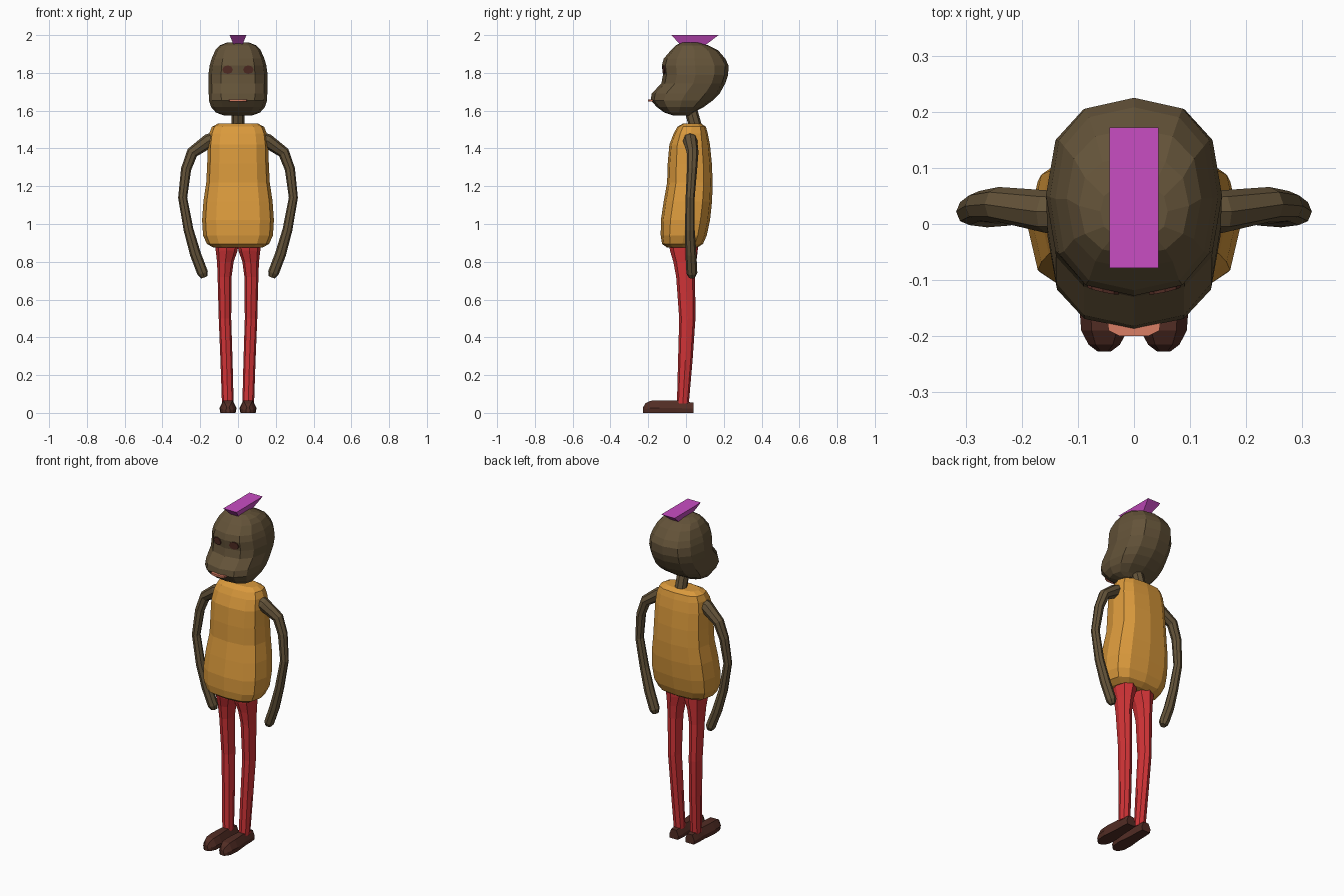
import bpy, bmesh, math
from mathutils import Vector
from mathutils.bvhtree import BVHTree

if "Cube" in bpy.data.objects:
    bpy.data.objects.remove(bpy.data.objects["Cube"])


def material(name, rgb):
    m = bpy.data.materials.new(name)
    m.diffuse_color = (*rgb, 1)
    m.use_nodes = True
    m.node_tree.nodes["Principled BSDF"].inputs["Base Color"].default_value = m.diffuse_color
    return m


SKIN = material("brown skin", (0.127, 0.087, 0.041))
SHIRT = material("orange shirt", (0.70, 0.32, 0.045))
TROUSER = material("red trousers", (0.64, 0.034, 0.038))
HAIR = material("purple hair", (0.58, 0.075, 0.54))
LEATHER = material("dark brown leather", (0.085, 0.026, 0.018))
LIPS = material("salmon lips", (0.70, 0.21, 0.13))


def finish(name, bm, mat):
    bmesh.ops.recalc_face_normals(bm, faces=bm.faces)
    me = bpy.data.meshes.new(name)
    bm.to_mesh(me)
    bm.free()
    me.materials.append(mat)
    ob = bpy.data.objects.new(name, me)
    bpy.context.collection.objects.link(ob)
    return ob


def loft(name, rings, mat):
    """Skin a list of equal-length point rings and cap both ends."""
    bm = bmesh.new()
    loops = [[bm.verts.new(p) for p in r] for r in rings]
    n = len(loops[0])
    for a, b in zip(loops, loops[1:]):
        for i in range(n):
            j = (i + 1) % n
            bm.faces.new((a[i], a[j], b[j], b[i]))
    bm.faces.new(loops[0])
    bm.faces.new(loops[-1])
    return finish(name, bm, mat)


def power(v, e):
    return math.copysign(abs(v) ** e, v)


def oval(z, y0, y1, w, cx=0.0, sides=12, n=2.5):
    """Horizontal rounded ring from y0 to y1 with half width w."""
    cy, d, e = (y0 + y1) / 2, (y1 - y0) / 2, 2 / n
    ang = [2 * math.pi * i / sides for i in range(sides)]
    return [(cx + w * power(math.sin(a), e), cy - d * power(math.cos(a), e), z)
            for a in ang]


def tube(name, path, mat, sides=8):
    """Tube along (point, radius) stations."""
    pts = [Vector(p) for p, r in path]
    rings = []
    for i, (p, r) in enumerate(path):
        t = (pts[min(i + 1, len(pts) - 1)] - pts[max(i - 1, 0)]).normalized()
        u = t.cross(Vector((0, 1, 0))).normalized()
        v = t.cross(u)
        rings.append([pts[i] + r * (math.cos(a) * u + math.sin(a) * v)
                      for a in (2 * math.pi * k / sides for k in range(sides))])
    return loft(name, rings, mat)


# torso: z, front, back, half width
torso = [(0.875, -0.10, 0.06, 0.13), (0.895, -0.127, 0.09, 0.165),
         (0.94, -0.134, 0.11, 0.185), (1.02, -0.133, 0.127, 0.19),
         (1.12, -0.118, 0.138, 0.183), (1.22, -0.10, 0.141, 0.168),
         (1.32, -0.097, 0.137, 0.163), (1.42, -0.088, 0.127, 0.16),
         (1.48, -0.065, 0.115, 0.152), (1.515, -0.045, 0.105, 0.138),
         (1.532, -0.015, 0.08, 0.105)]
loft("torso", [oval(*s, n=2.8) for s in torso], SHIRT)

# head with muzzle and brow
head_rings = [(1.575, -0.07, 0.02, 0.075), (1.59, -0.115, 0.04, 0.117),
              (1.62, -0.155, 0.095, 0.143), (1.655, -0.187, 0.143, 0.154),
              (1.69, -0.182, 0.178, 0.155), (1.745, -0.13, 0.208, 0.156),
              (1.79, -0.122, 0.223, 0.157), (1.84, -0.128, 0.225, 0.150),
              (1.875, -0.118, 0.208, 0.14), (1.92, -0.08, 0.17, 0.12),
              (1.945, -0.055, 0.12, 0.098), (1.96, -0.025, 0.07, 0.06)]
head = loft("head", [oval(*s) for s in head_rings], SKIN)

# neck
tube("neck", [((0, 0.055, 1.50), 0.034), ((0, 0.015, 1.64), 0.034)], SKIN)

# hair crest, flaring upwards
loft("hair_crest",
     [[(-w, a, z), (w, a, z), (w, b, z), (-w, b, z)]
      for z, w, a, b in ((1.945, 0.022, -0.025, 0.10), (2.0, 0.044, -0.078, 0.172))],
     HAIR)

# mouth: thin lip slab in front of the muzzle
loft("mouth",
     [[(-0.048, -0.17, z), (-0.045, -0.19, z), (-0.025, -0.20, z),
       (0.025, -0.20, z), (0.045, -0.19, z), (0.048, -0.17, z)]
      for z in (1.648, 1.66)], LIPS)

# eyes: thin plates projected onto the face
bm = bmesh.new()
bm.from_mesh(head.data)
face_tree = BVHTree.FromBMesh(bm)
bm.free()
for side, sx in (("left", 1), ("right", -1)):
    bm = bmesh.new()

    def on_face(r, a):
        x, z = sx * 0.055 + 0.028 * r * math.cos(a), 1.817 + 0.023 * r * math.sin(a)
        hit = face_tree.ray_cast(Vector((x, -1, z)), Vector((0, 1, 0)))[0]
        return bm.verts.new((x, hit.y - 0.006, z))
    mid = on_face(0, 0)
    rim = [on_face(1, math.tau * k / 8) for k in range(8)]
    for k in range(8):
        bm.faces.new((mid, rim[k], rim[(k + 1) % 8]))
    back = bmesh.ops.extrude_face_region(bm, geom=bm.faces[:])["geom"]
    bmesh.ops.translate(bm, vec=(0, 0.008, 0),
                        verts=[g for g in back if isinstance(g, bmesh.types.BMVert)])
    finish(side + "_eye", bm, LEATHER)

for side, sx in (("left", 1), ("right", -1)):
    # arm
    arm = [((0.11, 0.022, 1.455), 0.036), ((0.155, 0.022, 1.44), 0.038),
           ((0.242, 0.035, 1.378), 0.031), ((0.275, 0.032, 1.29), 0.027),
           ((0.293, 0.022, 1.14), 0.024), ((0.262, 0.02, 0.97), 0.026),
           ((0.225, 0.026, 0.84), 0.029), ((0.187, 0.031, 0.74), 0.029),
           ((0.179, 0.031, 0.717), 0.017)]
    tube(side + "_arm", [((sx * x, y, z), r) for (x, y, z), r in arm], SKIN)

    # trouser leg: z, front, back, half width, centre x
    leg = [(0.90, -0.09, 0.065, 0.062, 0.06), (0.86, -0.085, 0.062, 0.058, 0.06),
           (0.80, -0.067, 0.055, 0.044, 0.067), (0.72, -0.052, 0.048, 0.037, 0.071),
           (0.50, -0.036, 0.050, 0.033, 0.069), (0.28, -0.042, 0.035, 0.032, 0.061),
           (0.05, -0.048, 0.015, 0.031, 0.054)]
    loft(side + "_leg", [oval(z, a, b, w, sx * cx, 8, 2.2) for z, a, b, w, cx in leg],
         TROUSER)

    # shoe: y, half width, height
    shoe = [(0.04, 0.03, 0.055), (0.0, 0.034, 0.058), (-0.05, 0.035, 0.066),
            (-0.14, 0.045, 0.066), (-0.19, 0.041, 0.064), (-0.215, 0.028, 0.05),
            (-0.227, 0.012, 0.03)]
    loft(side + "_shoe",
         [[(sx * 0.053 + w * u, y, h * v) for u, v in
           ((-0.9, 0), (0.9, 0), (1, 0.4), (0.55, 1), (-0.55, 1), (-1, 0.4))]
          for y, w, h in shoe], LEATHER)
